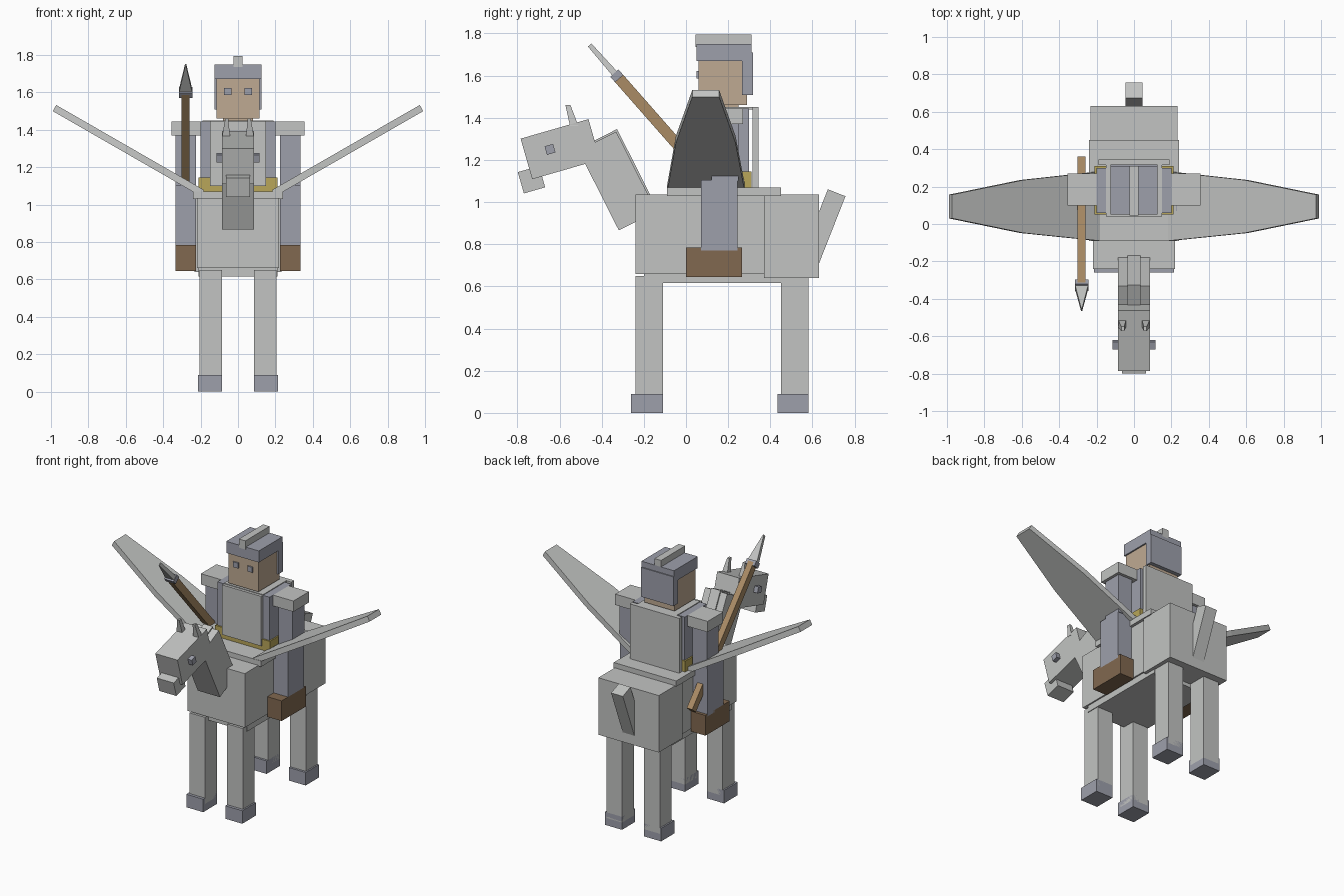
import bpy
import bmesh
from mathutils import Vector

default_cube = bpy.data.objects.get("Cube")
if default_cube:
    bpy.data.objects.remove(default_cube, do_unlink=True)


def make_material(name, red, green, blue):
    material = bpy.data.materials.new(name)
    material.use_nodes = True
    colour = (red, green, blue, 1)
    material.diffuse_color = colour
    material.node_tree.nodes["Principled BSDF"].inputs["Base Color"].default_value = colour
    return material


light_grey = make_material("light grey", .54, .55, .54)
blue_grey = make_material("blue grey", .34, .35, .41)
skin = make_material("skin", .52, .40, .29)
brown = make_material("leather brown", .22, .14, .08)
gold = make_material("gold", .48, .38, .10)
wood = make_material("wood", .40, .26, .13)


def loft(name, material, first_ring, second_ring):
    """Join two matching rings of points into a closed flat-sided solid."""
    bm = bmesh.new()
    a = [bm.verts.new(p) for p in first_ring]
    b = [bm.verts.new(p) for p in second_ring]
    bm.faces.new(a)
    bm.faces.new(b)
    for i in range(len(a)):
        j = (i + 1) % len(a)
        bm.faces.new((a[i], a[j], b[j], b[i]))
    bmesh.ops.recalc_face_normals(bm, faces=bm.faces)
    mesh = bpy.data.meshes.new(name)
    bm.to_mesh(mesh)
    bm.free()
    mesh.materials.append(material)
    part = bpy.data.objects.new(name, mesh)
    bpy.context.scene.collection.objects.link(part)
    return part


def prism(name, material, profile, x0, x1):
    """Extrude a side profile of (y, z) points across x."""
    return loft(name, material, [(x0, y, z) for y, z in profile], [(x1, y, z) for y, z in profile])


def box(name, material, x, y, z):
    """Box from three (low, high) ranges; a single x number means a centred half width."""
    x0, x1 = x if isinstance(x, tuple) else (-x, x)
    profile = [(y[0], z[0]), (y[1], z[0]), (y[1], z[1]), (y[0], z[1])]
    return prism(name, material, profile, x0, x1)


def pair(name, material, x, y, z):
    """A box and its mirrored twin."""
    box("left_" + name, material, x, y, z)
    box("right_" + name, material, (-x[1], -x[0]), y, z)


def tilted_box(name, material, half_x, centre, along, length, width, offset_x=0):
    """Box whose length runs along a (y, z) direction."""
    c = Vector(centre)
    d = Vector(along).normalized() * length / 2
    w = Vector((-d.y, d.x)).normalized() * width / 2
    profile = [c + d + w, c + d - w, c - d - w, c - d + w]
    return prism(name, material, profile, offset_x - half_x, offset_x + half_x)


# Mount body, saddle and legs
box("chest", light_grey, .22, (-.24, .37), (.66, 1.035))
box("hindquarters", light_grey, .232, (.37, .63), (.64, 1.035))
box("belly", light_grey, .21, (-.2, .45), (.615, .7))
box("saddle", light_grey, .24, (-.09, .45), (1.03, 1.07))
for name, front, toe in (("front", -.24, -.26), ("rear", .45, .435)):
    pair(name + "_leg", light_grey, (.085, .205), (front, front + .13), (.05, .65))
    pair(name + "_hoof", blue_grey, (.085, .215), (toe, front + .13), (0, .09))
tilted_box("tail", light_grey, .045, (.65, .88), (.13, .33), .353, .09)

# Mount neck and head
tilted_box("neck", light_grey, .085, (-.325, 1.10), (-.45, .89), .424, .2)
tilted_box("mane", light_grey, .035, (-.285, 1.13), (-.45, .89), .424, .12)
nose_slope = (-.33, -.095)
tilted_box("mount_head", light_grey, .085, (-.596, 1.251), nose_slope, .335, .2)
tilted_box("muzzle", light_grey, .065, (-.733, 1.106), nose_slope, .105, .105)
tilted_box("mount_eyes", blue_grey, .115, (-.645, 1.25), nose_slope, .042, .042)


def square(x, y, z, half_x, half_y):
    return [(x + i * half_x, y + j * half_y, z) for i, j in ((-1, -1), (1, -1), (1, 1), (-1, 1))]


# Parts that repeat on each side: ears and wings
for side, sign in (("left", 1), ("right", -1)):
    loft(side + "_ear", light_grey,
         square(sign * .064, -.53, 1.36, .022, .02), square(sign * .06, -.56, 1.46, .008, .012))
    outline = [(.2, -.09), (.61, -.048), (.99, .03), (.99, .157), (.61, .235), (.2, .28)]
    lower = [(sign * x, y, 1.045 + (x - .2) * .575) for x, y in outline]
    upper = [(x - sign * .018, y, z + .033) for x, y, z in lower]
    loft(side + "_wing", light_grey, lower, upper)

# Rider body
box("belt", gold, .21, (.05, .31), (1.07, 1.145))
box("tunic", blue_grey, .2, (.06, .3), (1.14, 1.445))
box("breastplate", light_grey, .15, (.04, .07), (1.1, 1.445))
box("back_plate", light_grey, .19, (.315, .345), (1.07, 1.45))
box("shoulder_strap", light_grey, .15, (.06, .345), (1.44, 1.45))
pair("shoulder_guard", light_grey, (.2, .355), (.1, .27), (1.37, 1.445))
pair("arm", blue_grey, (.225, .335), (.12, .25), (1.1, 1.38))
pair("leg", blue_grey, (.225, .335), (.07, .245), (.77, 1.105))
pair("boot", brown, (.225, .335), (0, .265), (.645, .785))

# Rider head and helmet
box("neck_stump", skin, .08, (.1, .25), (1.44, 1.47))
box("face", skin, .115, (.06, .29), (1.46, 1.68))
pair("eye", blue_grey, (.036, .074), (.05, .07), (1.585, 1.622))
box("helmet", blue_grey, .125, (.05, .31), (1.67, 1.75))
box("helmet_neck_guard", blue_grey, .125, (.265, .317), (1.507, 1.71))
box("helmet_crest", light_grey, .025, (.045, .31), (1.735, 1.795))

# Spear, leaning forward on the right side
aim = Vector((-.66, .75)).normalized()
top = Vector((-.325, 1.595))
spear_x = -.28
tilted_box("spear_shaft", wood, .021, top - aim * .5, aim, 1.02, .052, spear_x)
tilted_box("spear_collar", blue_grey, .036, top + aim * .005, aim, .035, .052, spear_x)


def blade_ring(distance, half_x, half_depth):
    c = top + aim * distance
    n = Vector((-aim.y, aim.x)) * half_depth
    return [(spear_x + i * half_x, c.x + j * n.x, c.y + j * n.y)
            for i, j in ((-1, -1), (1, -1), (1, 1), (-1, 1))]


loft("spear_blade", light_grey, blade_ring(.02, .035, .015), blade_ring(.2, .003, .011))
